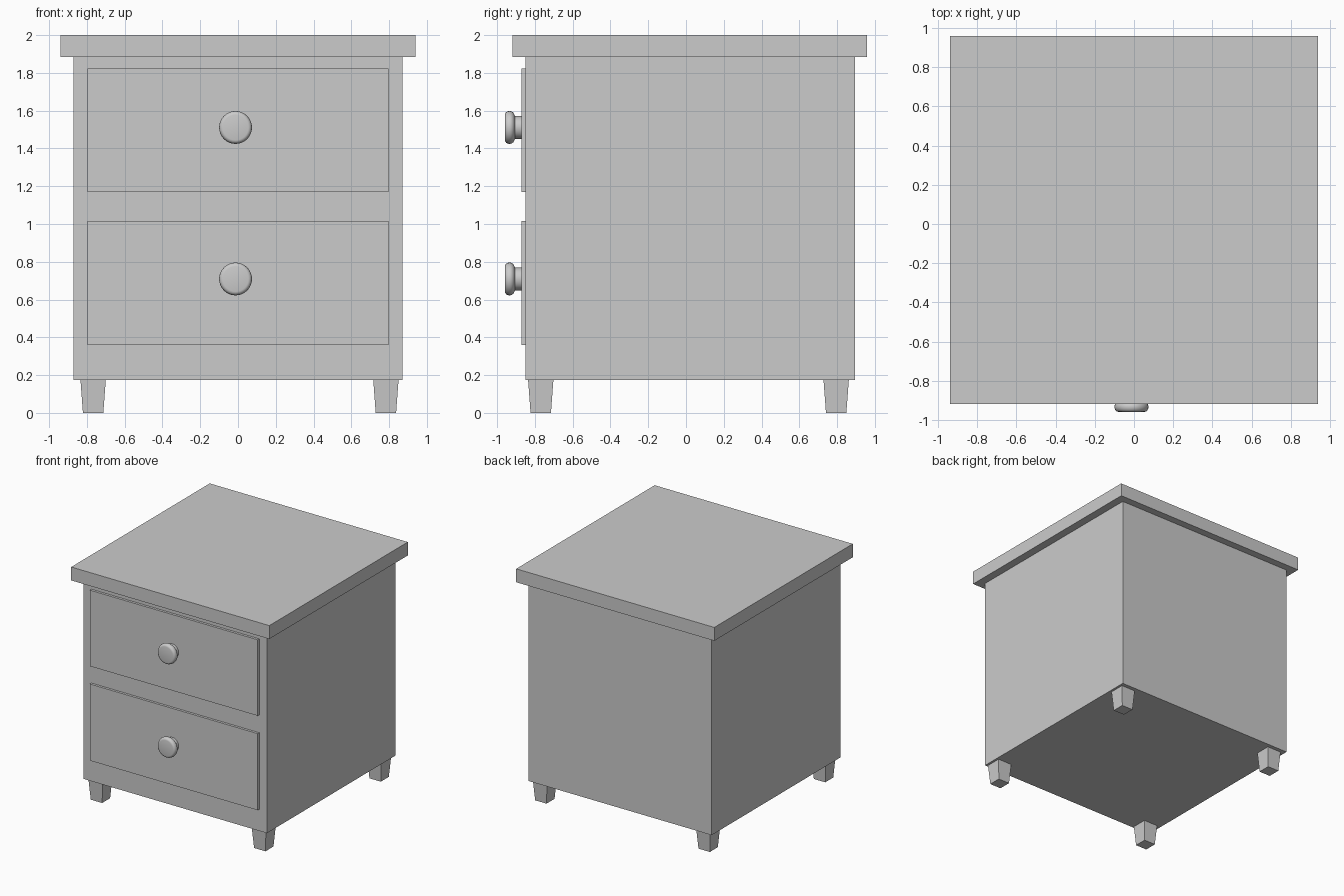
import bpy, bmesh, math

if "Cube" in bpy.data.objects:
    bpy.data.objects.remove(bpy.data.objects["Cube"])


def mesh_object(name, bm):
    bmesh.ops.recalc_face_normals(bm, faces=bm.faces)
    mesh = bpy.data.meshes.new(name)
    bm.to_mesh(mesh)
    bm.free()
    ob = bpy.data.objects.new(name, mesh)
    bpy.context.collection.objects.link(ob)
    return ob


def box(name, x, y, z, taper=0.0):
    """Box from (min, max) ranges; taper pulls the bottom corners inward."""
    bm = bmesh.new()
    bmesh.ops.create_cube(bm, size=1)
    cx, cy = sum(x) / 2, sum(y) / 2
    for v in bm.verts:
        t = taper if v.co.z < 0 else 0
        v.co = (cx + 2 * v.co.x * ((x[1] - x[0]) / 2 - t),
                cy + 2 * v.co.y * ((y[1] - y[0]) / 2 - t),
                z[0] if v.co.z < 0 else z[1])
    return mesh_object(name, bm)


def knob(name, x, z):
    """Turned knob: profile of (radius, y) spun about the y direction."""
    profile = [(0, -0.865), (0.06, -0.865), (0.06, -0.904), (0.067, -0.908),
               (0.077, -0.913), (0.084, -0.921), (0.087, -0.931),
               (0.086, -0.941), (0.082, -0.951), (0.075, -0.957),
               (0.067, -0.959), (0, -0.959)]
    bm = bmesh.new()
    vs = [bm.verts.new((x + r, y, z)) for r, y in profile]
    es = [bm.edges.new(p) for p in zip(vs, vs[1:])]
    bmesh.ops.spin(bm, geom=vs + es, cent=(x, 0, z), axis=(0, 1, 0),
                   angle=2 * math.pi, steps=32, use_merge=True)
    bmesh.ops.remove_doubles(bm, verts=bm.verts, dist=1e-5)
    ob = mesh_object(name, bm)
    bpy.ops.object.select_all(action='DESELECT')
    ob.select_set(True)
    bpy.context.view_layer.objects.active = ob
    bpy.ops.object.shade_smooth_by_angle(angle=math.radians(35))


# Carcass and overhanging top
box("cabinet_body", (-0.87, 0.87), (-0.85, 0.895), (0.175, 1.885))
box("table_top", (-0.94, 0.94), (-0.918, 0.959), (1.885, 2.0))

# Drawer fronts with knobs
for label, z0, z1, kz in (("upper", 1.17, 1.822, 1.511),
                          ("lower", 0.36, 1.017, 0.709)):
    box(label + "_drawer_front", (-0.797, 0.797), (-0.871, -0.845), (z0, z1))
    knob(label + "_knob", -0.013, kz)

# Tapered legs
for side, cx in (("left", -0.767), ("right", 0.783)):
    for end, cy in (("front", -0.769), ("back", 0.795)):
        box(f"{end}_{side}_leg", (cx - 0.067, cx + 0.067),
            (cy - 0.067, cy + 0.067), (0, 0.175), taper=0.013)
